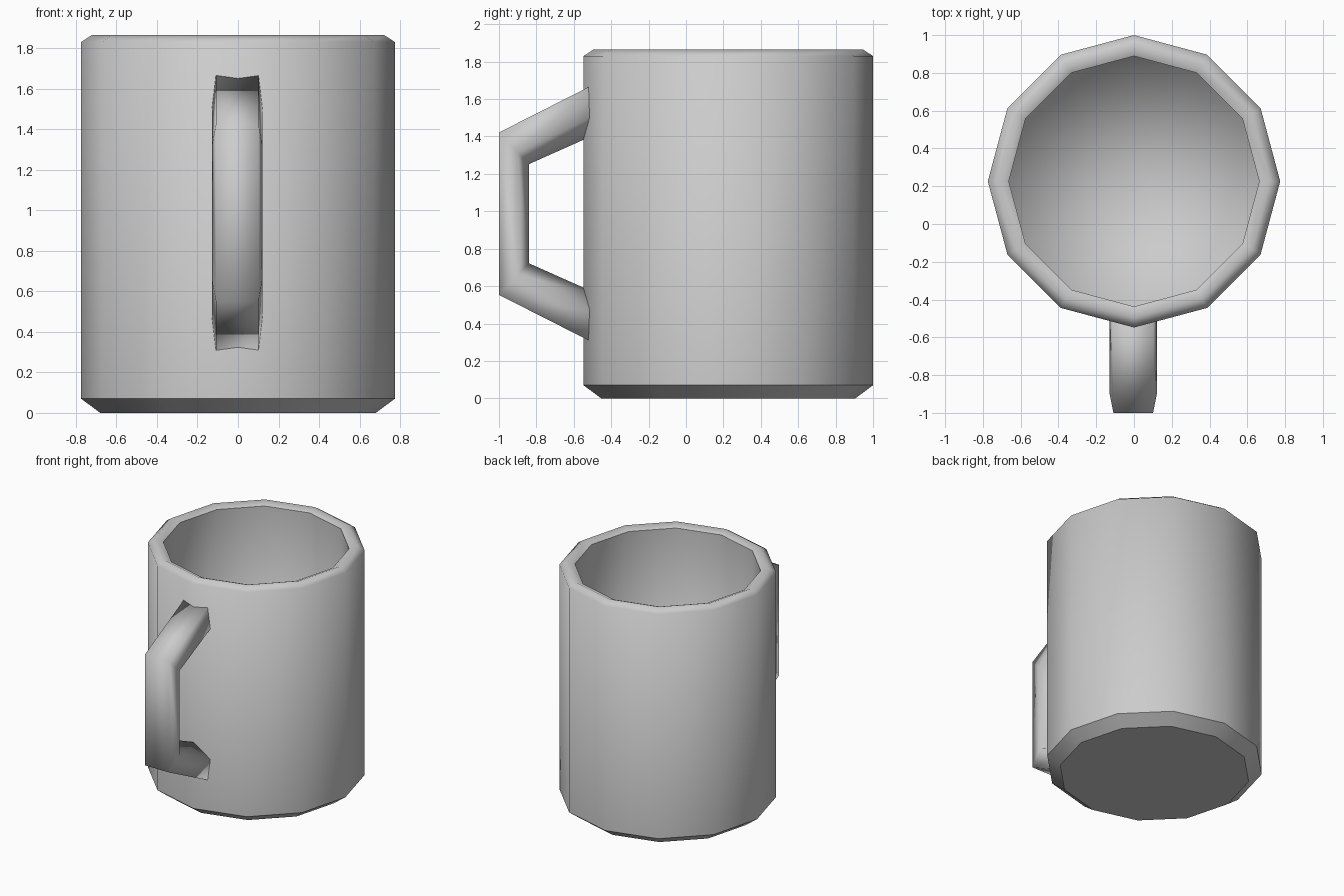
import bpy, bmesh
from math import sin, cos, pi

cube = bpy.data.objects.get("Cube")
if cube:
    bpy.data.objects.remove(cube)

grey = bpy.data.materials.new("grey ceramic")
grey.use_nodes = True
grey.diffuse_color = (0.6, 0.6, 0.6, 1)
grey.node_tree.nodes["Principled BSDF"].inputs["Base Color"].default_value = (0.6, 0.6, 0.6, 1)


def loft(name, rings, sharp=()):
    """Skin a list of closed rings, cap both ends; edges of rings in sharp stay hard."""
    bm = bmesh.new()
    loops = [[bm.verts.new(p) for p in ring] for ring in rings]
    n = len(loops[0])
    for a, b in zip(loops, loops[1:]):
        for i in range(n):
            j = (i + 1) % n
            bm.faces.new((a[i], a[j], b[j], b[i]))
    bm.faces.new(loops[0][::-1])
    last = bm.faces.new(loops[-1])
    bmesh.ops.poke(bm, faces=[last])
    bmesh.ops.recalc_face_normals(bm, faces=bm.faces)
    for face in bm.faces:
        face.smooth = True
    for k in sharp:
        for i in range(n):
            bm.edges.get((loops[k][i], loops[k][(i + 1) % n])).smooth = False
    mesh = bpy.data.meshes.new(name)
    bm.to_mesh(mesh)
    bm.free()
    mesh.materials.append(grey)
    obj = bpy.data.objects.new(name, mesh)
    bpy.context.collection.objects.link(obj)
    return obj


# Cup: twelve-sided profile from the base, over the rim, down to the inner floor
SIDES, CENTRE_Y = 12, 0.226
profile = [(0.68, 0), (0.774, 0.07), (0.774, 1.83), (0.72, 1.865),
           (0.663, 1.84), (0.663, 0.12)]
cup_rings = [[(r * cos(2 * pi * i / SIDES), CENTRE_Y + r * sin(2 * pi * i / SIDES), z)
              for i in range(SIDES)] for r, z in profile]
loft("cup_body", cup_rings, sharp=(0, 1, 4))

# Handle: five-sided section, flat outside and ridged inside, mitred at the corners
MID_Z = 0.987
section = [(-0.105, 0), (0.105, 0), (0.125, 0.62), (0, 1), (-0.125, 0.62)]
# (outer y, outer height, inner y, inner height), heights from the handle's middle
upper = [(-0.47, 0.703, -0.47, 0.43), (-1, 0.434, -0.84, 0.265)]
stations = [(s, 1) for s in upper] + [(s, -1) for s in reversed(upper)]
handle_rings = [[(x - 0.004, oy + (iy - oy) * t, MID_Z + side * (oz + (iz - oz) * t))
                 for x, t in section] for (oy, oz, iy, iz), side in stations]
loft("handle", handle_rings)
